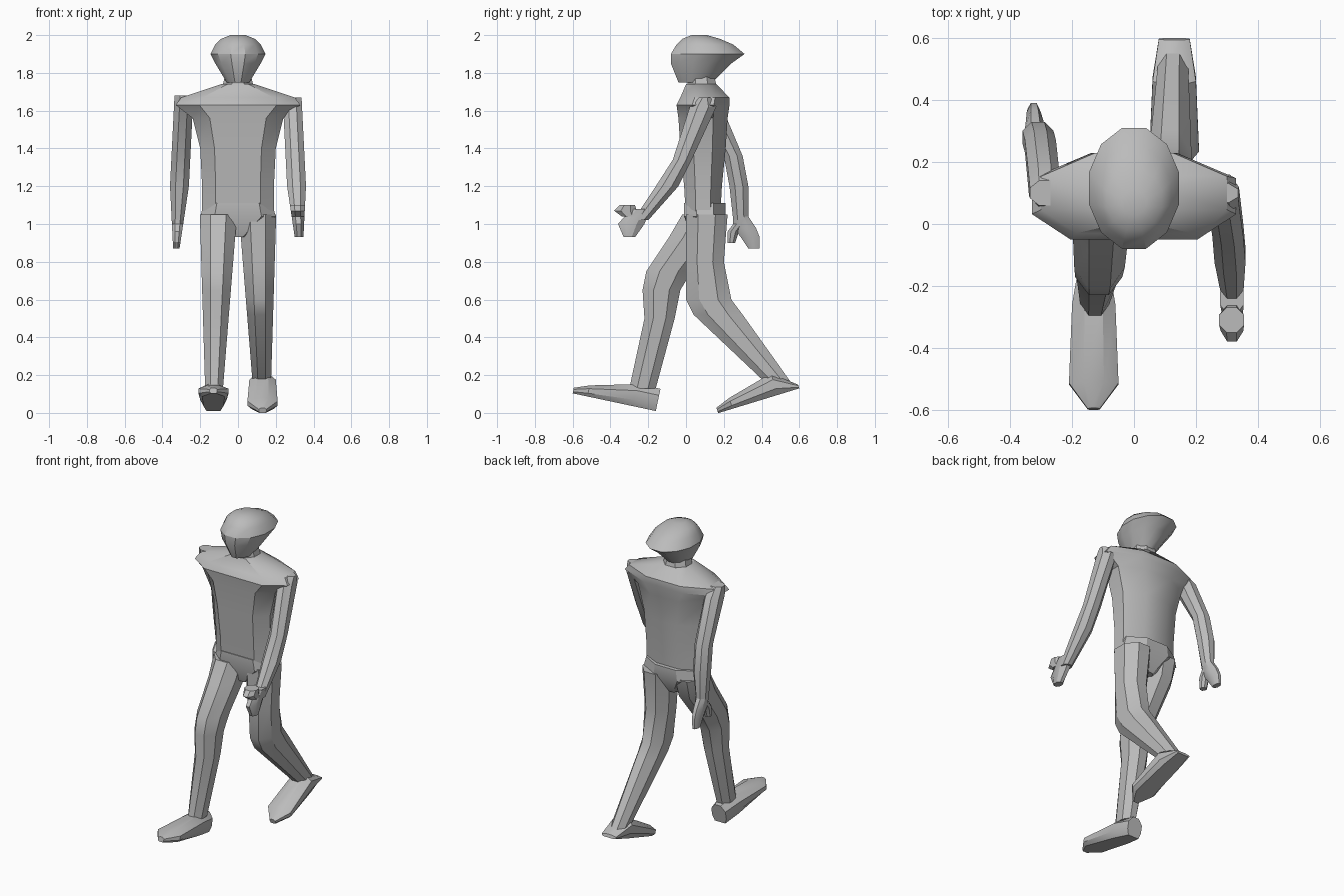
import bpy, bmesh, math

default_cube = bpy.data.objects.get("Cube")
if default_cube:
    bpy.data.objects.remove(default_cube, do_unlink=True)

# One plain grey for the whole figure
grey = bpy.data.materials.new("plain grey")
grey.use_nodes = True
colour = (.5, .5, .5, 1)
grey.diffuse_color = colour
grey.node_tree.nodes["Principled BSDF"].inputs["Base Color"].default_value = colour


def cross_section(sides, flat_front):
    """Regular polygon filling a square, with its front edge widened."""
    step = math.tau / sides
    points = []
    for index in range(sides):
        angle = (index + .5) * step
        across = math.cos(angle) / math.cos(step / 2)
        along = math.sin(angle) / math.cos(step / 2)
        across *= 1 - flat_front * min(along, 0)
        points.append((max(-1, min(1, across)), along))
    return points


def loft(name, rings, sides=8, flat_front=0):
    """Skin rings given as (height, centre x, half width, centre y, half depth)."""
    bm = bmesh.new()
    section = cross_section(sides, flat_front)
    loops = []
    for height, x, width, y, depth in rings:
        loops.append([bm.verts.new((x + a * width, y + b * depth, height)) for a, b in section])
    for lower, upper in zip(loops, loops[1:]):
        for index in range(sides):
            previous = index - 1
            bm.faces.new((lower[previous], lower[index], upper[index], upper[previous]))
    bm.faces.new(loops[0])
    bm.faces.new(loops[-1])
    bmesh.ops.recalc_face_normals(bm, faces=bm.faces)
    mesh = bpy.data.meshes.new(name)
    bm.to_mesh(mesh)
    bm.free()
    mesh.materials.append(grey)
    part = bpy.data.objects.new(name, mesh)
    bpy.context.collection.objects.link(part)
    bpy.ops.object.select_all(action="DESELECT")
    part.select_set(True)
    bpy.context.view_layer.objects.active = part
    bpy.ops.object.shade_smooth_by_angle(angle=math.radians(30))
    return part


def body_part(name, rings, sides=8, flat_front=0):
    """Symmetrical part: rings of (height, half width, centre y, half depth)."""
    loft(name, [(z, 0, width, y, depth) for z, width, y, depth in rings], sides, flat_front)


def leg_part(name, side, joints):
    """Joints of (centre y, height, half depth); legs widen towards the hip."""
    loft(name, [(z, side * (.13 - z / 40), .04 + z / 18, y, depth) for y, z, depth in joints])


def arm_part(name, side, joints):
    """Joints of (centre y, height, half depth); arms thin out towards the hand."""
    loft(name, [(z, side * (.37 - z / 20), min(.05, z / 10 - .07), y, depth)
                for y, z, depth in joints])


def shoe(name, side, heel_y, heel_z, heel_height, toe_lift):
    """Flat-soled shoe running forward from the heel, pitched by toe_lift degrees."""
    profile = [(0, .05, heel_height), (.12, .07, .12), (.37, .08, .06), (.45, .02, .03)]
    part = loft(name, [(length, 0, width, height / 2, height / 2)
                       for length, width, height in profile], flat_front=.8)
    part.rotation_euler.x = math.radians(90 - toe_lift)
    part.location = (side * .13, heel_y, heel_z)


LEFT, RIGHT = 1, -1

# Head with overhanging back of skull, neck
body_part("head", [(1.75, .06, .05, .09), (1.85, .12, .08, .16), (1.9, .145, .115, .195),
                   (1.95, .12, .1, .15), (1.98, .09, .08, .1), (2, .04, .07, .04)], sides=12)
body_part("neck", [(1.66, .1, .09, .09), (1.78, .07, .08, .07)])

# Torso with broad shoulders, pelvis
body_part("torso", [(1.02, .19, .09, .09), (1.2, .19, .09, .1), (1.4, .2, .09, .12),
                    (1.56, .24, .09, .13), (1.63, .33, .09, .14), (1.67, .3, .1, .13),
                    (1.74, .09, .08, .08)], flat_front=.5)
body_part("pelvis", [(.93, .04, .09, .06), (1.04, .2, .1, .11), (1.11, .18, .1, .11)],
          flat_front=.5)

# Right leg strides forward, left leg pushes off behind
leg_part("right_leg", RIGHT, [(-.23, .13, .07), (-.14, .5, .08), (-.13, .65, .1),
                              (-.09, .75, .12), (.04, .93, .13), (.09, 1.05, .11)])
leg_part("left_leg", LEFT, [(.48, .17, .07), (.17, .52, .13), (.12, .6, .12),
                            (.1, .8, .1), (.11, 1.05, .11)])
shoe("right_shoe", RIGHT, heel_y=-.16, heel_z=.01, heel_height=.12, toe_lift=12)
shoe("left_shoe", LEFT, heel_y=.6, heel_z=.13, heel_height=.02, toe_lift=-17)

# Left arm swings forward, right arm swings back
arm_part("left_arm", LEFT, [(-.24, 1.02, .04), (-.1, 1.2, .06), (-.02, 1.34, .05),
                            (.09, 1.62, .07), (.1, 1.67, .03)])
arm_part("right_arm", RIGHT, [(.29, 1.02, .04), (.28, 1.2, .05), (.25, 1.36, .05),
                              (.12, 1.62, .07), (.1, 1.68, .04)])

# Hands and thumbs
arm_part("left_hand", LEFT, [(-.3, .93, .03), (-.29, 1, .07), (-.24, 1.08, .05)])
arm_part("left_thumb", LEFT, [(-.3, 1.04, .04), (-.32, 1.07, .06), (-.31, 1.1, .04)])
arm_part("right_hand", RIGHT, [(.36, .87, .03), (.34, .93, .05), (.31, .98, .06),
                               (.29, 1.04, .04)])
arm_part("right_thumb", RIGHT, [(.24, .9, .02), (.25, .96, .03), (.28, 1, .03)])
